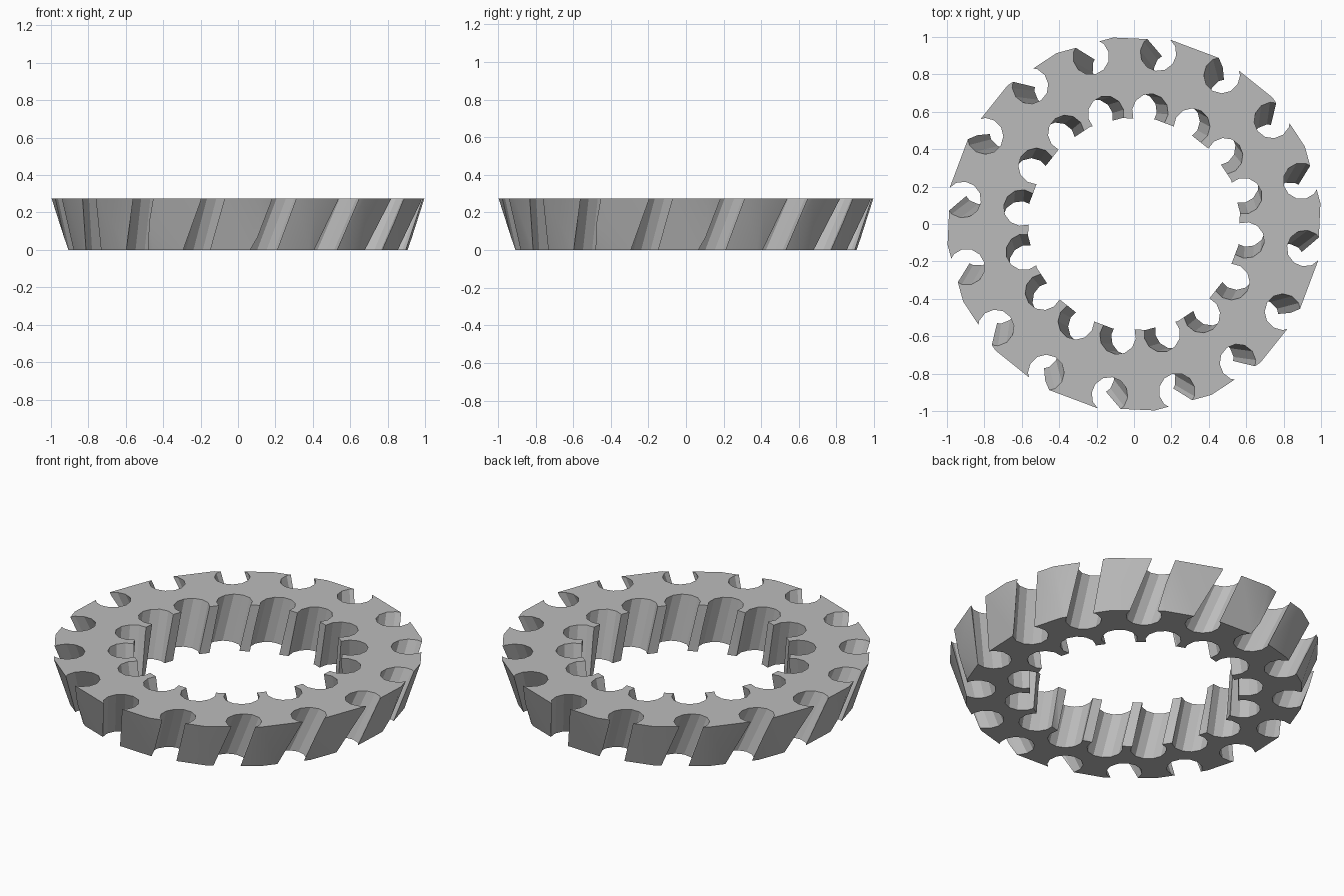
import bpy, bmesh
from math import pi, cos, sin, radians

cube = bpy.data.objects.get("Cube")
if cube:
    bpy.data.objects.remove(cube)

HEIGHT = 0.275
SIDES = 20
NOTCHES = 16
NOTCH_RADIUS = 0.097

steel = bpy.data.materials.new("grey_steel")
colour = (0.5, 0.5, 0.5, 1)
steel.diffuse_color = colour
steel.use_nodes = True
steel.node_tree.nodes["Principled BSDF"].inputs["Base Color"].default_value = colour


def circle(bm, x, y, z, radius, sides, phase=0):
    angles = [phase + 2 * pi * i / sides for i in range(sides)]
    return [bm.verts.new((x + radius * cos(a), y + radius * sin(a), z)) for a in angles]


def bridge(bm, low, high):
    for i in range(len(low)):
        j = (i + 1) % len(low)
        bm.faces.new((low[i], low[j], high[j], high[i]))


def make_object(name, bm):
    bmesh.ops.recalc_face_normals(bm, faces=bm.faces)
    mesh = bpy.data.meshes.new(name)
    bm.to_mesh(mesh)
    bm.free()
    mesh.materials.append(steel)
    obj = bpy.data.objects.new(name, mesh)
    bpy.context.collection.objects.link(obj)
    return obj


def add_notch(bm, top_angle, twist, bottom_dist, top_dist):
    """Slanted round cutter running past both faces of the ring."""
    rings = []
    for t in (-0.2, 1.2):
        a = top_angle - twist * (1 - t)
        d = bottom_dist + (top_dist - bottom_dist) * t
        rings.append(circle(bm, d * cos(a), d * sin(a), t * HEIGHT,
                            NOTCH_RADIUS, 12, top_angle))
    bridge(bm, *rings)
    for ring in rings:
        bm.faces.new(ring)


# Ring body: flared outside, straight bore
bm = bmesh.new()
phase = radians(6.4)
loops = [circle(bm, 0, 0, z, r, SIDES, phase) for r, z in
         ((0.57, 0), (0.914, 0), (1.003, HEIGHT), (0.57, HEIGHT))]
for k in range(4):
    bridge(bm, loops[k], loops[(k + 1) % 4])
ring = make_object("notched_ring", bm)

# Outer and inner notches, slanted in opposite directions
bm = bmesh.new()
for i in range(NOTCHES):
    angle = radians(14.3) + 2 * pi * i / NOTCHES
    add_notch(bm, angle, radians(5.8), 0.845, 0.925)
    add_notch(bm, angle, radians(-5.8), 0.607, 0.607)
cutter = make_object("notch_cutters", bm)
cutter.hide_render = True

cut = ring.modifiers.new("cut_notches", 'BOOLEAN')
cut.operation = 'DIFFERENCE'
cut.solver = 'EXACT'
cut.object = cutter

# Bake the cut and drop the helper
bpy.context.view_layer.objects.active = ring
ring.select_set(True)
bpy.ops.object.modifier_apply(modifier=cut.name)
bpy.data.objects.remove(cutter)
bpy.ops.object.shade_smooth_by_angle(angle=radians(25))
